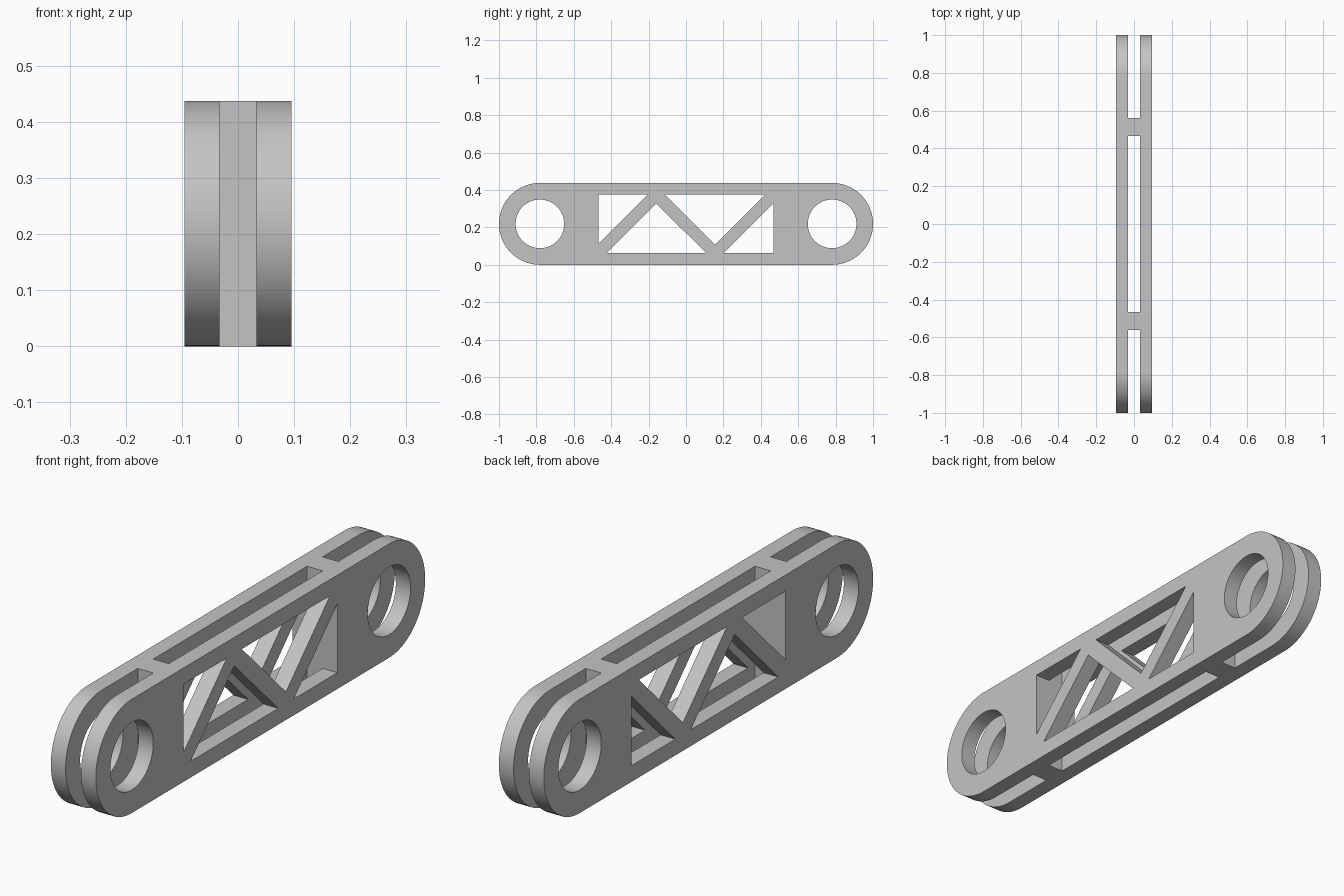
import bpy, bmesh, math
from mathutils import Matrix

if "Cube" in bpy.data.objects:
    bpy.data.objects.remove(bpy.data.objects["Cube"])

HEIGHT = 0.4375
R = HEIGHT / 2            # end radius
END = 1 - R               # centre of the rounded ends and of the bores
BORE = 0.13
INNER, OUTER = 0.033, 0.0955

grey = bpy.data.materials.new("light_grey")
grey.diffuse_color = (0.55, 0.55, 0.55, 1)
grey.use_nodes = True
grey.node_tree.nodes["Principled BSDF"].inputs["Base Color"].default_value = grey.diffuse_color


def arc(cy, radius, start, sweep, steps):
    return [(cy + radius * math.cos(start + sweep * i / steps),
             R + radius * math.sin(start + sweep * i / steps)) for i in range(steps + 1)]


def finish(bm, name):
    bmesh.ops.recalc_face_normals(bm, faces=bm.faces)
    mesh = bpy.data.meshes.new(name)
    bm.to_mesh(mesh)
    bm.free()
    mesh.materials.append(grey)
    obj = bpy.data.objects.new(name, mesh)
    bpy.context.collection.objects.link(obj)
    bpy.ops.object.select_all(action='DESELECT')
    obj.select_set(True)
    bpy.context.view_layer.objects.active = obj
    return obj


def plate(name, x0, x1, loops):
    """Fill (y, z) loops, the first being the outline, and extrude along x."""
    bm = bmesh.new()
    edges = []
    for loop in loops:
        vs = [bm.verts.new((x0, y, z)) for y, z in loop]
        edges += [bm.edges.new((vs[i - 1], vs[i])) for i in range(len(vs))]
    bmesh.ops.triangle_fill(bm, edges=edges, use_beauty=True, normal=(1, 0, 0))
    ext = bmesh.ops.extrude_face_region(bm, geom=bm.faces[:], use_keep_orig=True)
    moved = [v for v in ext["geom"] if isinstance(v, bmesh.types.BMVert)]
    bmesh.ops.translate(bm, verts=moved, vec=(x1 - x0, 0, 0))
    finish(bm, name)
    bpy.ops.object.shade_smooth_by_angle(angle=math.radians(30))


# Rounded bar outline, round bores and triangular truss openings
outline = arc(END, R, -math.pi / 2, math.pi, 48) + arc(-END, R, math.pi / 2, math.pi, 48)
bores = [arc(s * END, BORE, 0, math.tau, 64)[:-1] for s in (-1, 1)]
LOW, TOP, SIDE = 0.0625, 0.375, 0.467
openings = [
    [(-SIDE, TOP), (-0.205, TOP), (-SIDE, 0.113)],
    [(-0.424, LOW), (-0.159, 0.328), (0.108, LOW)],
    [(-0.113, TOP), (0.422, TOP), (0.155, 0.108)],
    [(0.202, LOW), (SIDE, 0.328), (SIDE, LOW)],
]

# Two matching side plates
for name, x0, x1 in (("left_plate", -OUTER, -INNER), ("right_plate", INNER, OUTER)):
    plate(name, x0, x1, [outline] + bores + openings)

# Spacer blocks joining the plates
for name, s in (("front_spacer", -1), ("back_spacer", 1)):
    bm = bmesh.new()
    bmesh.ops.create_cube(bm, size=1, matrix=Matrix.Translation((0, s * 0.514, R))
                          @ Matrix.Diagonal((2 * INNER, 0.094, HEIGHT, 1)))
    finish(bm, name)
